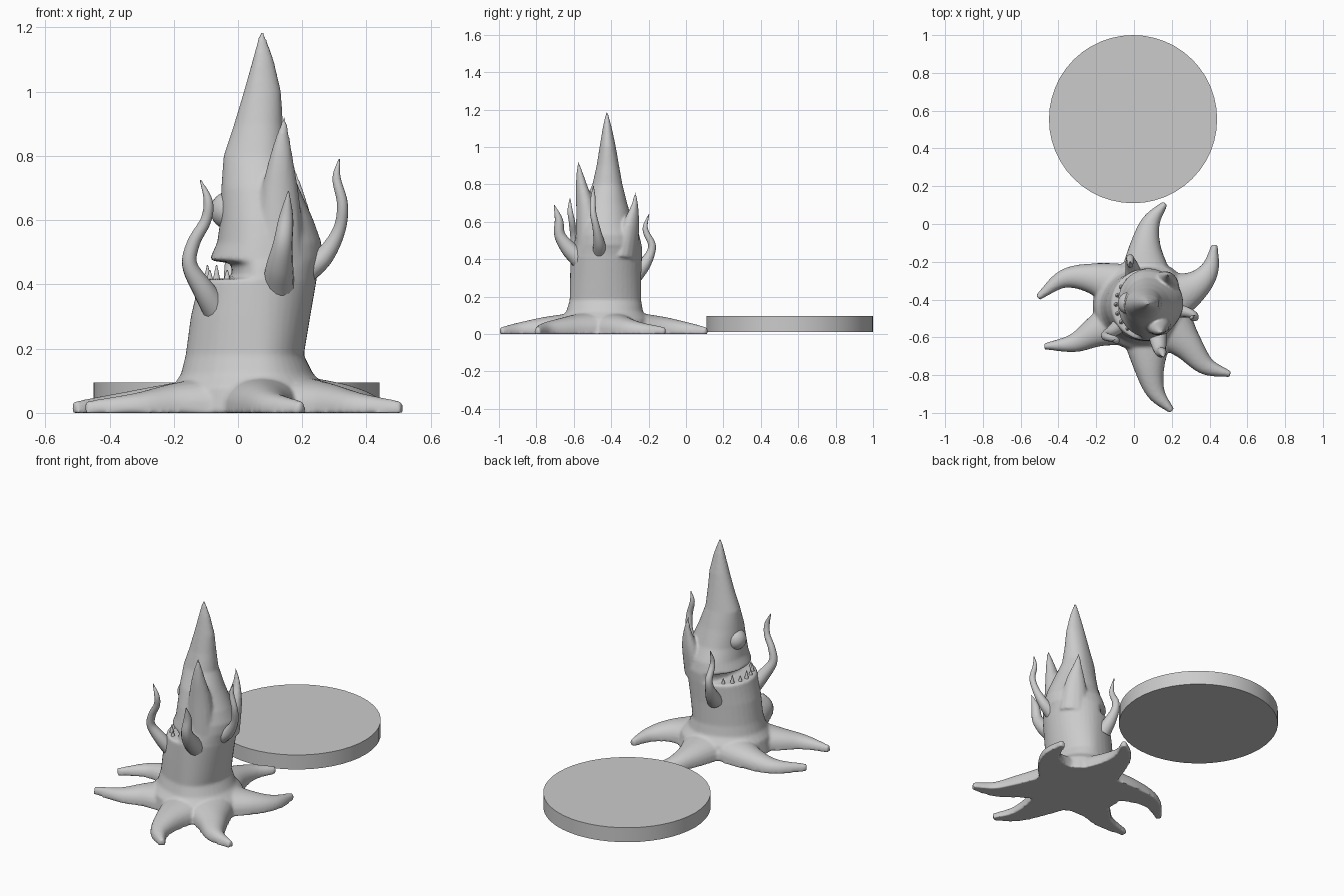
import bpy, bmesh, math
from mathutils import Vector

cube = bpy.data.objects.get("Cube")
if cube:
    bpy.data.objects.remove(cube, do_unlink=True)

grey = bpy.data.materials.new("plain grey")
grey.use_nodes = True
GREY = (0.6, 0.6, 0.6, 1)
grey.diffuse_color = GREY
grey.node_tree.nodes["Principled BSDF"].inputs["Base Color"].default_value = GREY


def spline(pts, steps=6):
    """Catmull-Rom samples through tuples of any length."""
    p = [Vector(q) for q in pts]
    p = [2 * p[0] - p[1]] + p + [2 * p[-1] - p[-2]]
    out = []
    for i in range(1, len(p) - 2):
        a, b, c, d = p[i - 1:i + 3]
        for s in range(steps):
            t = s / steps
            out.append(0.5 * (2 * b + (c - a) * t + (2 * a - 5 * b + 4 * c - d) * t * t
                              + (3 * b - a - 3 * c + d) * t ** 3))
    out.append(p[-2])
    return out


def loft(bm, rings):
    """Skin a list of rings and cap both ends."""
    loops = [[bm.verts.new(v) for v in r] for r in rings]
    n = len(loops[0])
    for a, b in zip(loops, loops[1:]):
        for i in range(n):
            bm.faces.new((a[i], a[(i + 1) % n], b[(i + 1) % n], b[i]))
    bm.faces.new(loops[0])
    bm.faces.new(loops[-1])


def tangents(pos):
    last = len(pos) - 1
    return [(pos[min(i + 1, last)] - pos[max(i - 1, 0)]).normalized() for i in range(last + 1)]


def tentacle(bm, xyz, radii, outward, flat=1.0):
    """Tapered tube rising along a path; flat squeezes it along outward."""
    pos = spline(xyz)
    rad = spline([(r, 0) for r in radii])
    rings = []
    for p, r, t in zip(pos, rad, tangents(pos)):
        side = t.cross(Vector(outward)).normalized()
        up = side.cross(t)
        r = max(r.x, 0.002)
        rings.append([p + r * (math.cos(a) * side + flat * math.sin(a) * up)
                      for a in (math.tau * k / 14 for k in range(14))])
    loft(bm, rings)


def foot(bm, path):
    """Flat-bottomed arm creeping over the ground."""
    pos = spline([(x, y, 0) for x, y in path])
    size = spline([(0.15, 0.12), (0.085, 0.092), (0.05, 0.062), (0.016, 0.036)])
    rings = []
    for p, (w, h), t in zip(pos, size, tangents(pos)):
        side = t.cross(Vector((0, 0, 1)))
        rings.append([p + side * w * math.cos(a) + Vector((0, 0, h * abs(math.sin(a)) ** 0.7))
                      for a in (math.pi * k / 12 for k in range(13))])
    loft(bm, rings)


def make(name, bm, angle=40, remesh=0):
    bmesh.ops.recalc_face_normals(bm, faces=bm.faces)
    me = bpy.data.meshes.new(name)
    bm.to_mesh(me)
    bm.free()
    ob = bpy.data.objects.new(name, me)
    bpy.context.collection.objects.link(ob)
    bpy.ops.object.select_all(action='DESELECT')
    ob.select_set(True)
    bpy.context.view_layer.objects.active = ob
    if remesh:
        m = ob.modifiers.new("fuse", 'REMESH')
        m.mode, m.voxel_size = 'VOXEL', remesh
        s = ob.modifiers.new("soften", 'SMOOTH')
        s.factor, s.iterations = 0.5, 5
        for mod in ("fuse", "soften"):
            bpy.ops.object.modifier_apply(modifier=mod)
    ob.data.materials.clear()
    ob.data.materials.append(grey)
    bpy.ops.object.shade_smooth_by_angle(angle=math.radians(angle))
    return ob


# Trunk and pointed head: z, left x, right x, front y, back y
AXIS = 0.07
PROFILE = [
    (0.0, -0.22, 0.31, -0.68, -0.19), (0.08, -0.205, 0.28, -0.67, -0.2),
    (0.12, -0.178, 0.235, -0.64, -0.23), (0.18, -0.163, 0.205, -0.622, -0.24),
    (0.3, -0.147, 0.225, -0.62, -0.24), (0.415, -0.12, 0.245, -0.617, -0.235),
    (0.42, -0.02, 0.245, -0.615, -0.235), (0.465, -0.02, 0.255, -0.605, -0.235),
    (0.475, -0.09, 0.26, -0.6, -0.237), (0.53, -0.065, 0.26, -0.59, -0.25),
    (0.6, -0.055, 0.235, -0.575, -0.285), (0.7, -0.052, 0.19, -0.545, -0.315),
    (0.8, -0.045, 0.15, -0.5, -0.34), (0.9, -0.012, 0.14, -0.478, -0.358),
    (1.0, 0.018, 0.134, -0.462, -0.375), (1.1, 0.046, 0.111, -0.446, -0.396),
    (1.185, 0.068, 0.082, -0.428, -0.418)]
body = bmesh.new()
rings = []
for z, xl, xr, yf, yb in PROFILE:
    ring = []
    for k in range(40):
        c, s = math.cos(math.tau * k / 40), math.sin(math.tau * k / 40)
        rx = xr - AXIS if c > 0 else AXIS - xl
        ring.append(Vector((AXIS + rx * c, (yf + yb) / 2 + (yb - yf) / 2 * s, z)))
    rings.append(ring)
loft(body, rings)

# Six curling feet
for path in (
        [(0.06, -0.3), (0.06, -0.12), (0.09, 0.01), (0.165, 0.11)],
        [(0.17, -0.4), (0.32, -0.33), (0.4, -0.24), (0.428, -0.11)],
        [(0.17, -0.52), (0.28, -0.64), (0.38, -0.75), (0.51, -0.795)],
        [(0.07, -0.55), (0.08, -0.75), (0.115, -0.89), (0.2, -0.99)],
        [(-0.05, -0.5), (-0.2, -0.57), (-0.32, -0.63), (-0.475, -0.648)],
        [(-0.04, -0.35), (-0.21, -0.29), (-0.37, -0.29), (-0.51, -0.39)]):
    foot(body, path)

# Two pointed hood horns fused into the head
tentacle(body, [(0.13, -0.52, 0.42), (0.13, -0.535, 0.65), (0.135, -0.56, 0.8), (0.145, -0.577, 0.925)],
         [0.085, 0.065, 0.036, 0.004], (0.3, -1, 0), 0.8)
tentacle(body, [(0.16, -0.33, 0.42), (0.18, -0.295, 0.58), (0.183, -0.275, 0.68), (0.175, -0.27, 0.76)],
         [0.09, 0.058, 0.026, 0.004], (0.6, 1, 0), 0.7)
make("body", body, 60, 0.008)

# Four waving tentacles
for name, xyz, radii, outward in (
        ("left_tentacle",
         [(0.21, -0.46, 0.44), (0.27, -0.465, 0.49), (0.315, -0.48, 0.57), (0.325, -0.497, 0.65),
          (0.307, -0.497, 0.73), (0.315, -0.495, 0.79)],
         [0.04, 0.03, 0.02, 0.017, 0.013, 0.002], (1, -0.1, 0)),
        ("front_tentacle",
         [(0.125, -0.57, 0.4), (0.13, -0.63, 0.46), (0.14, -0.675, 0.53), (0.15, -0.68, 0.61),
          (0.157, -0.705, 0.69)],
         [0.05, 0.042, 0.03, 0.022, 0.002], (0.1, -1, 0)),
        ("right_tentacle",
         [(-0.06, -0.52, 0.31), (-0.105, -0.56, 0.38), (-0.15, -0.59, 0.46), (-0.138, -0.6, 0.53),
          (-0.1, -0.61, 0.6), (-0.093, -0.62, 0.66), (-0.117, -0.62, 0.725)],
         [0.045, 0.035, 0.024, 0.02, 0.017, 0.014, 0.002], (-0.8, -0.6, 0)),
        ("back_tentacle",
         [(0.0, -0.27, 0.32), (-0.01, -0.225, 0.37), (-0.02, -0.19, 0.43), (-0.02, -0.183, 0.48),
          (-0.02, -0.212, 0.54), (-0.02, -0.217, 0.58), (-0.02, -0.198, 0.64)],
         [0.045, 0.035, 0.024, 0.02, 0.016, 0.012, 0.002], (-0.2, 1, 0))):
    bm = bmesh.new()
    tentacle(bm, xyz, radii, outward)
    make(name, bm, 60)

# Single eye
bm = bmesh.new()
bmesh.ops.create_uvsphere(bm, u_segments=24, v_segments=16, radius=0.06)
bmesh.ops.translate(bm, verts=bm.verts, vec=(-0.026, -0.42, 0.63))
make("eye", bm, 60)

# Teeth standing along the lower lip
bm = bmesh.new()
for i in range(7):
    a = math.radians(180 + (i - 3) * 17)
    x, y = AXIS + 0.165 * math.cos(a), -0.426 + 0.165 * math.sin(a)
    h = 0.05 if i % 2 else 0.035
    tentacle(bm, [(x, y, 0.4), (x, y, 0.41 + h)], [0.015, 0.002], (1, 0, 0))
make("teeth", bm)

# Round stand behind the creature
bm = bmesh.new()
bmesh.ops.create_cone(bm, cap_ends=True, segments=48, radius1=0.445, radius2=0.445, depth=0.085)
bmesh.ops.translate(bm, verts=bm.verts, vec=(-0.005, 0.555, 0.0525))
make("round_stand", bm)
